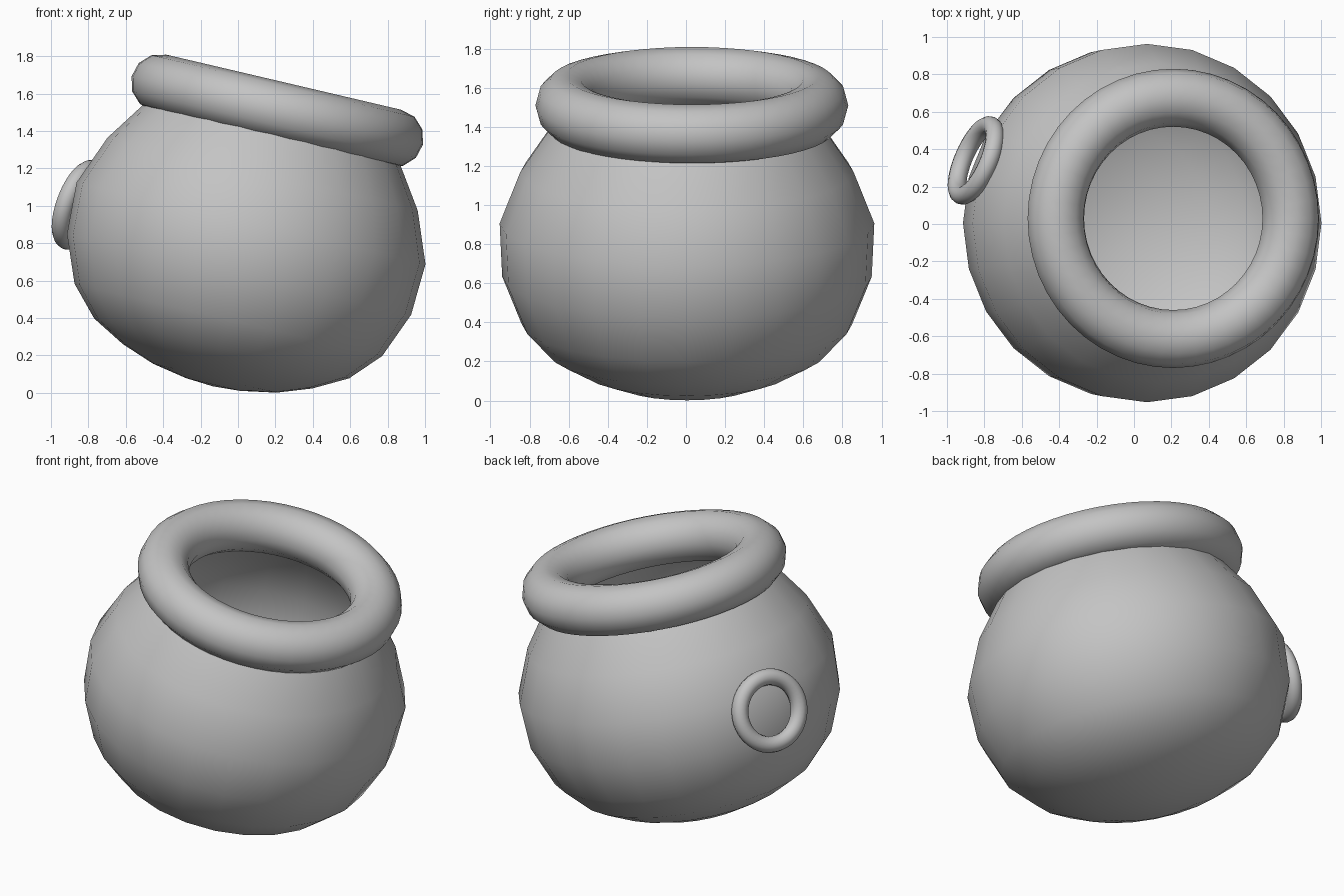
import bpy, bmesh, math
from mathutils import Vector, Matrix

cube = bpy.data.objects.get("Cube")
if cube:
    bpy.data.objects.remove(cube)

grey = bpy.data.materials.new("plain grey")
grey.use_nodes = True
colour = (0.55, 0.55, 0.55, 1)
grey.diffuse_color = colour
grey.node_tree.nodes["Principled BSDF"].inputs["Base Color"].default_value = colour

TILT = Matrix.Rotation(math.radians(13.2), 4, 'Y')


def finish(obj, name):
    obj.name = name
    obj.data.materials.clear()
    obj.data.materials.append(grey)
    for face in obj.data.polygons:
        face.use_smooth = True


def ring(name, centre, normal, major, minor, segments, sides):
    bpy.ops.mesh.primitive_torus_add(major_radius=major, minor_radius=minor,
                                     major_segments=segments, minor_segments=sides)
    obj = bpy.context.object
    obj.location = centre
    obj.rotation_euler = Vector(normal).to_track_quat('Z', 'Y').to_euler()
    finish(obj, name)


# Pot body: an open, leaning bowl turned from a profile of (radius, height)
profile = [(0, -.765), (.15, -.755), (.34, -.72), (.52, -.655), (.70, -.557),
           (.845, -.40), (.945, -.15), (.958, .13), (.852, .40), (.71, .61), (.63, .72)]
bm = bmesh.new()
verts = [bm.verts.new((r, 0, h)) for r, h in profile]
edges = [bm.edges.new(pair) for pair in zip(verts, verts[1:])]
bmesh.ops.spin(bm, geom=verts + edges, cent=(0, 0, 0), axis=(0, 0, 1),
               angle=math.tau, steps=24, use_duplicate=False)
bmesh.ops.remove_doubles(bm, verts=bm.verts[:], dist=0.001)
bmesh.ops.recalc_face_normals(bm, faces=bm.faces[:])
# An open shell may recalculate inward, so check the widest face
widest = max(bm.faces, key=lambda f: f.calc_center_median().xy.length)
if widest.normal.dot(widest.calc_center_median()) < 0:
    bmesh.ops.reverse_faces(bm, faces=bm.faces[:])
mesh = bpy.data.meshes.new("pot_body")
bm.to_mesh(mesh)
bm.free()
body = bpy.data.objects.new("pot_body", mesh)
bpy.context.collection.objects.link(body)
body.matrix_world = Matrix.Translation((.04, .005, .78)) @ TILT
finish(body, "pot_body")

# Thick rolled rim around the mouth
ring("pot_rim", (.21, .03, 1.51), TILT @ Vector((0, 0, 1)), .645, .155, 48, 12)

# Small ring lying against the side
ring("side_ring", (-.845, .34, 1.005), (-.87, .38, .33), .202, .05, 48, 12)
